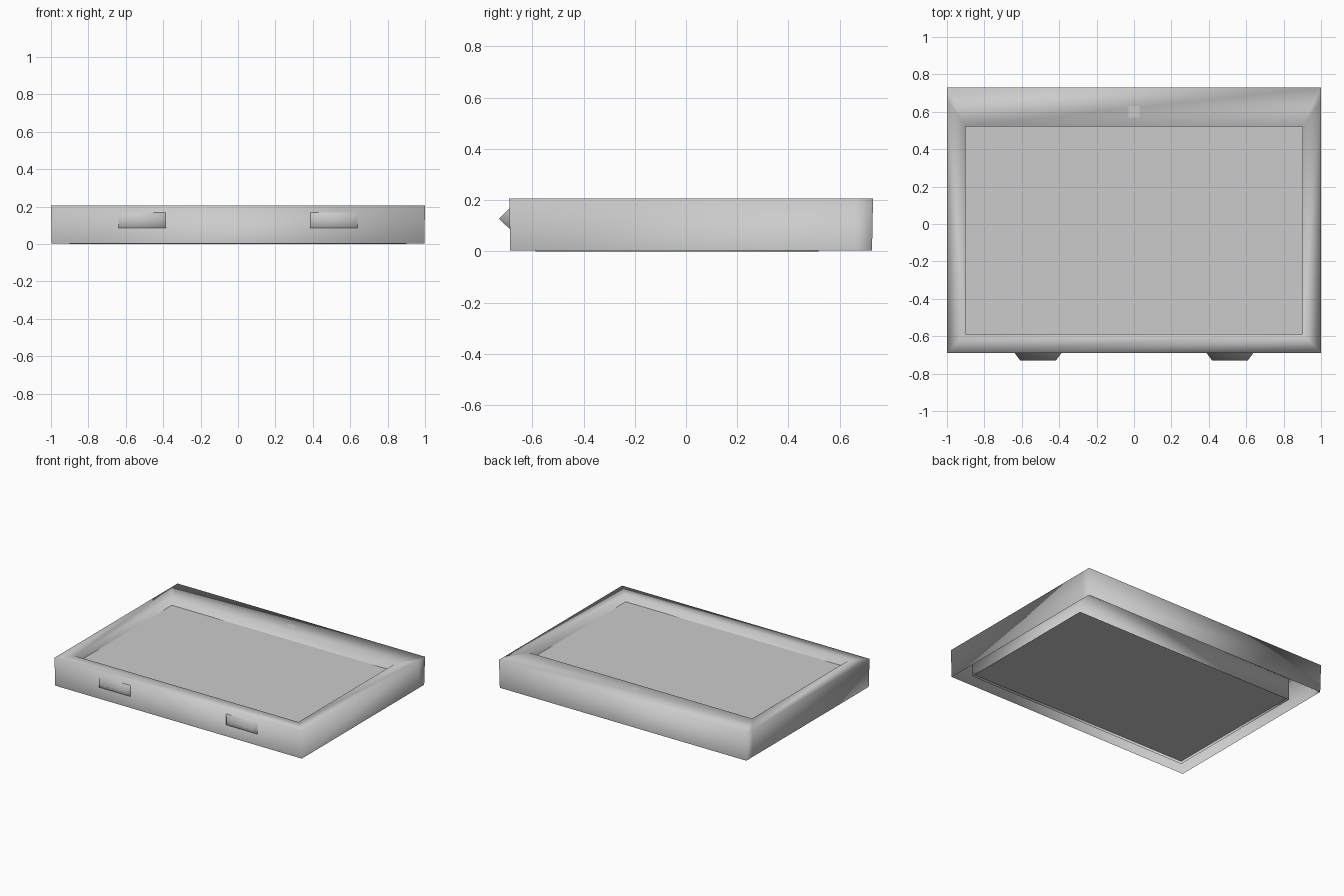
import bpy, bmesh

if "Cube" in bpy.data.objects:
    bpy.data.objects.remove(bpy.data.objects["Cube"])

def finish(name, bm, smooth=True):
    bmesh.ops.recalc_face_normals(bm, faces=bm.faces)
    me = bpy.data.meshes.new(name)
    bm.to_mesh(me)
    bm.free()
    for p in me.polygons:
        p.use_smooth = smooth
    ob = bpy.data.objects.new(name, me)
    bpy.context.collection.objects.link(ob)
    return ob

def rect_ring(bm, x, y0, y1, z):
    return [bm.verts.new(c) for c in ((-x, y0, z), (x, y0, z), (x, y1, z), (-x, y1, z))]

def bridge(bm, a, b):
    return [bm.faces.new((a[i], a[(i + 1) % 4], b[(i + 1) % 4], b[i])) for i in range(4)]

def plate(name, x, y0, y1, z):
    bm = bmesh.new()
    bm.faces.new(rect_ring(bm, x, y0, y1, z))
    return finish(name, bm, False)

# Frame: softly shaded shell, open underneath, folding over the rim into the well
bm = bmesh.new()
rings = [rect_ring(bm, *r) for r in (
    (0.996, -0.686, 0.726, 0.003),
    (1.0, -0.69, 0.73, 0.207),
    (0.9, -0.588, 0.522, 0.207),
    (0.9, -0.588, 0.518, 0.0))]
walls = bridge(bm, rings[0], rings[1])
for a, b in zip(rings[1:], rings[2:]):
    bridge(bm, a, b)
# Support loop near the back corners of the outer side walls
sides = [walls[1], walls[3]]
edges = list({e for f in sides for e in f.edges})
verts = list({v for f in sides for v in f.verts})
bmesh.ops.bisect_plane(bm, geom=verts + edges + sides, plane_co=(0, 0.66, 0), plane_no=(0, 1, 0))
finish("frame_shell", bm)

# Screen recessed from the rim, and the back panel recessed from below
plate("screen", 0.9, -0.588, 0.522, 0.155)
back = plate("back_panel", 0.9, -0.588, 0.518, 0.02)
back.data.flip_normals()

# Small square sensor set flush in the wide rim
plate("rim_sensor", 0.03, 0.57, 0.63, 0.2085)

# Two wedge-shaped catches on the front edge
for side, sx in (("left", -1), ("right", 1)):
    bm = bmesh.new()
    cx = 0.513 * sx
    base = [bm.verts.new((cx + dx, -0.686, z))
            for dx, z in ((-0.128, 0.085), (0.128, 0.085), (0.128, 0.172), (-0.128, 0.172))]
    l, r = (bm.verts.new((cx + dx, -0.73, 0.128)) for dx in (-0.095, 0.095))
    for f in ((base[0], base[1], r, l), (base[2], base[3], l, r),
              (base[1], base[2], r), (base[3], base[0], l)):
        bm.faces.new(f)
    finish("front_catch_" + side, bm)
